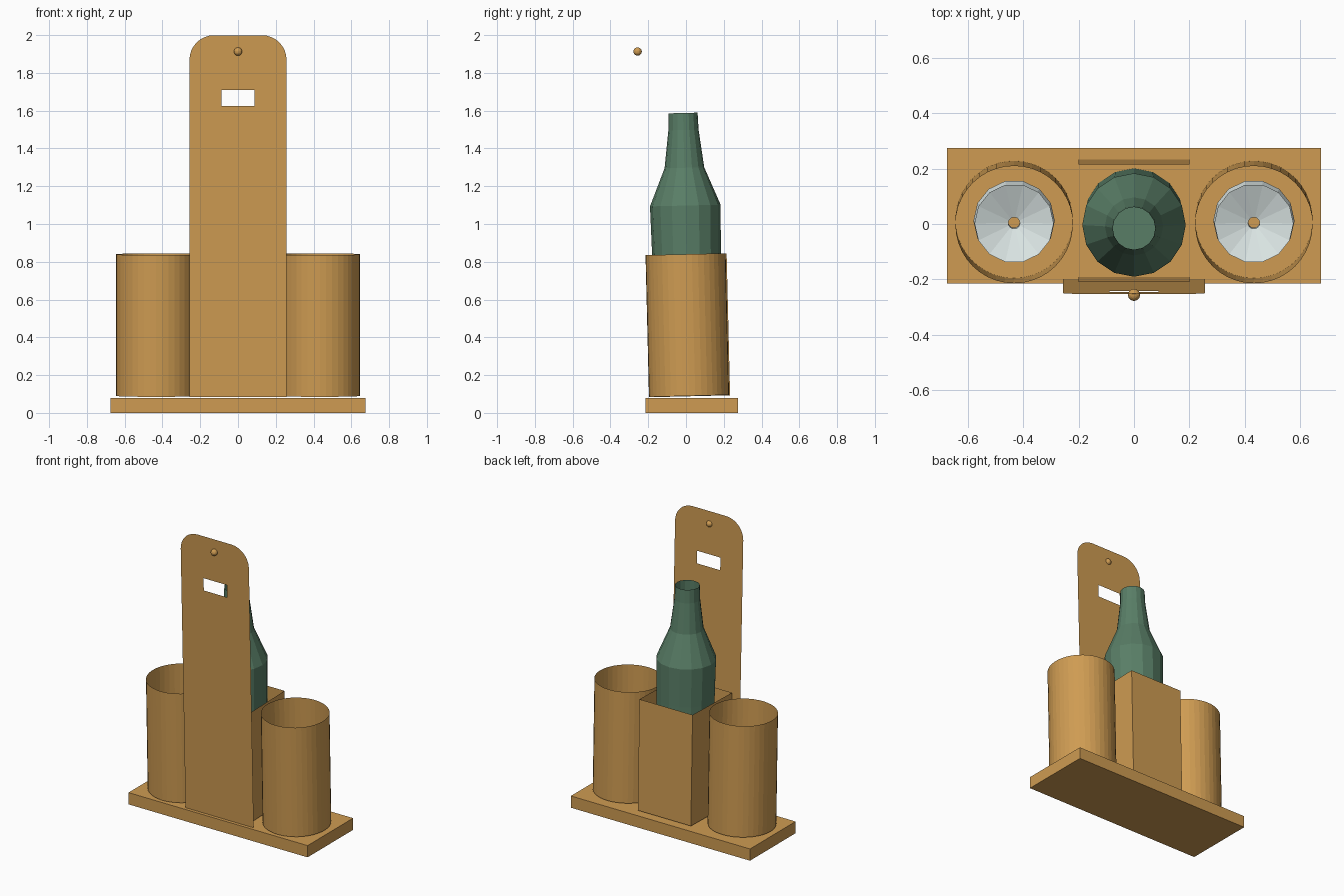
import bpy, bmesh
from math import sin, cos, pi, radians

if "Cube" in bpy.data.objects:
    bpy.data.objects.remove(bpy.data.objects["Cube"])


def material(name, rgb):
    m = bpy.data.materials.new(name)
    m.use_nodes = True
    m.diffuse_color = (*rgb, 1)
    m.node_tree.nodes["Principled BSDF"].inputs["Base Color"].default_value = (*rgb, 1)
    return m


WOOD = material("warm_wood", (0.62, 0.33, 0.085))
GREEN = material("bottle_green", (0.10, 0.21, 0.135))
GLASS = material("pale_glass", (0.70, 0.78, 0.77))

LEAN = radians(1.4)    # everything above the base leans slightly forward
FLOOR = 0.088
AXIS_Y = 0.019


def finish(bm, name, mat, location, lean=0.0):
    me = bpy.data.meshes.new(name)
    bm.to_mesh(me)
    bm.free()
    me.materials.append(mat)
    ob = bpy.data.objects.new(name, me)
    ob.location = location
    ob.rotation_euler.x = lean
    bpy.context.collection.objects.link(ob)
    return ob


def lathe(name, profile, sides, mat, location, cap_bottom=False):
    """Thin revolved shell from (radius, height) pairs."""
    bm = bmesh.new()
    rings = [[bm.verts.new((r * cos(2 * pi * i / sides), r * sin(2 * pi * i / sides), z))
              for i in range(sides)] for r, z in profile]
    for low, high in zip(rings, rings[1:]):
        for i in range(sides):
            j = (i + 1) % sides
            bm.faces.new((low[i], low[j], high[j], high[i]))
    if cap_bottom:
        bm.faces.new(rings[0][::-1])
    return finish(bm, name, mat, location, LEAN)


def box(name, size, location, lean=0.0, open_ends=False):
    bm = bmesh.new()
    bmesh.ops.create_cube(bm, size=1)
    bmesh.ops.scale(bm, vec=size, verts=bm.verts)
    bmesh.ops.translate(bm, vec=(0, 0, size[2] / 2), verts=bm.verts)
    if open_ends:
        ends = [f for f in bm.faces if abs(f.normal.z) > 0.5]
        bmesh.ops.delete(bm, geom=ends, context='FACES_ONLY')
    return finish(bm, name, WOOD, location, lean)


# Base board and open box that holds the bottle
box("base_board", (1.35, 0.49, 0.08), (0, 0.03, 0))
box("bottle_box", (0.4, 0.425, 0.75), (0, AXIS_Y + 0.002, FLOOR), LEAN, open_ends=True)

# Bottle with an open neck
bottle = [(0.18, 0), (0.182, 0.75), (0.187, 1.01), (0.105, 1.21), (0.08, 1.41), (0.077, 1.5)]
lathe("bottle", bottle, 16, GREEN, (0, AXIS_Y + 0.002, FLOOR), cap_bottom=True)

# Side tubes, each holding an upturned stemmed glass
goblet = [(0.115, 0), (0.147, 0.14), (0.12, 0.24), (0.021, 0.3), (0.021, 0.47), (0.143, 0.52)]
for side, x in (("left", 0.433), ("right", -0.433)):
    lathe(side + "_tube", [(0.212, 0), (0.212, 0.75)], 40, WOOD, (x, AXIS_Y - 0.003, FLOOR + 0.002))
    lathe(side + "_glass", goblet, 14, GLASS, (x, AXIS_Y - 0.004, FLOOR))

# Tall front panel: rounded top corners and a hanging slot
W, H, R = 0.257, 2.0 - FLOOR + 0.005, 0.13
outline = [(-W, 0), (W, 0)]
for cx, start in ((W - R, 0), (R - W, pi / 2)):
    outline += [(cx + R * cos(start + k * pi / 16), H - R + R * sin(start + k * pi / 16))
                for k in range(9)]
slot = [(sx * 0.088, z - FLOOR) for sx, z in ((-1, 1.63), (1, 1.63), (1, 1.715), (-1, 1.715))]
bm = bmesh.new()
for loop in (outline, slot):
    vs = [bm.verts.new((x, 0, z)) for x, z in loop]
    for a, b in zip(vs, vs[1:] + vs[:1]):
        bm.edges.new((a, b))
bmesh.ops.triangle_fill(bm, use_beauty=True, edges=bm.edges[:], normal=(0, -1, 0))
finish(bm, "front_panel", WOOD, (0, -0.198, FLOOR - 0.005), radians(1.65))

# Small round knob near the top of the panel
bm = bmesh.new()
bmesh.ops.create_uvsphere(bm, u_segments=16, v_segments=10, radius=0.022)
finish(bm, "panel_knob", WOOD, (0, -0.256, 1.913))
